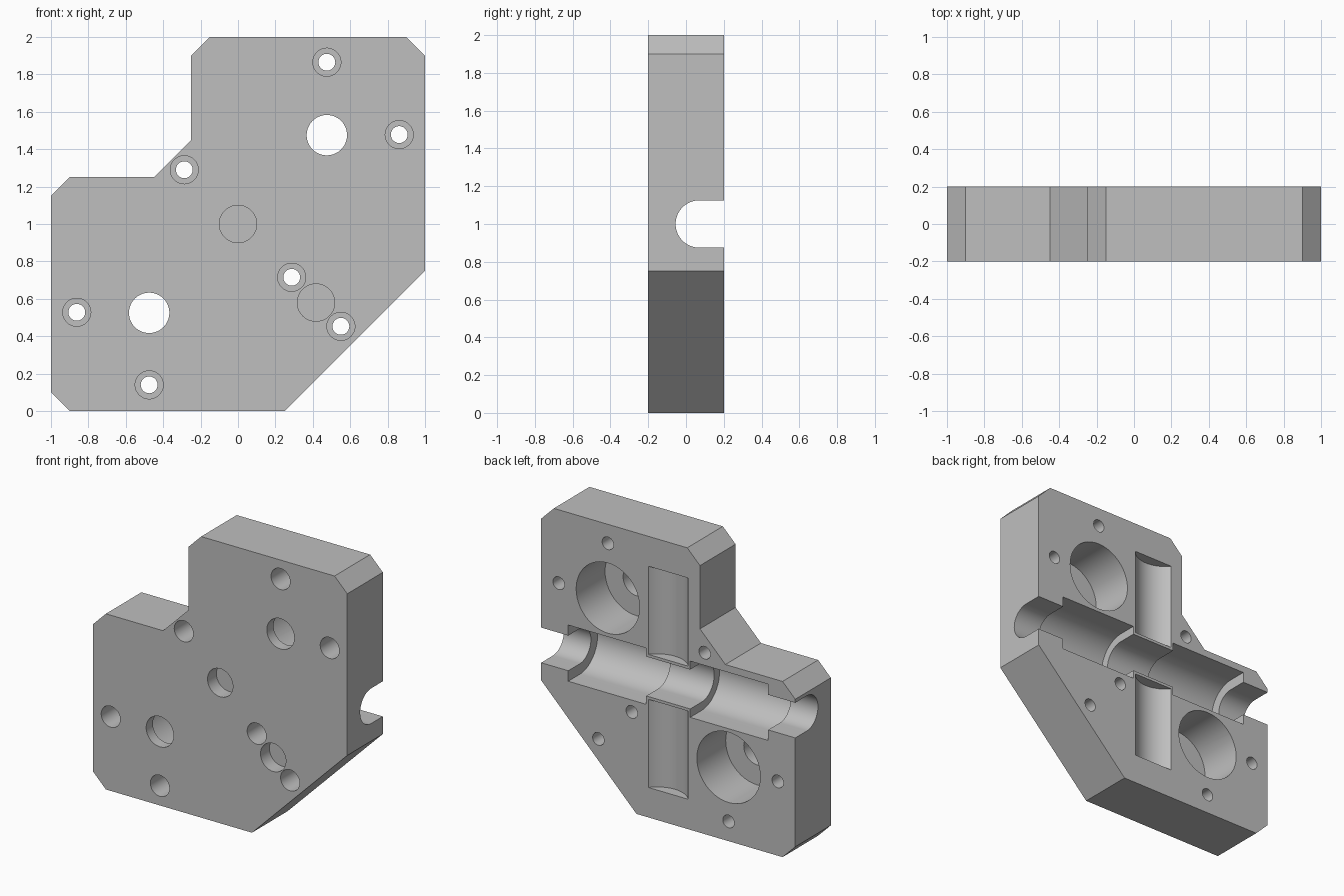
import bpy, bmesh, math
from mathutils import Vector

cube = bpy.data.objects.get("Cube")
if cube:
    bpy.data.objects.remove(cube)

steel = bpy.data.materials.new("machined grey")
steel.use_nodes = True
grey = (0.52, 0.52, 0.52, 1)
steel.diffuse_color = grey
steel.node_tree.nodes["Principled BSDF"].inputs["Base Color"].default_value = grey


def prism(name, points, sweep):
    """Extrude a closed 3D profile along a vector."""
    bm = bmesh.new()
    face = bm.faces.new([bm.verts.new(p) for p in points])
    new = bmesh.ops.extrude_face_region(bm, geom=[face])["geom"]
    bmesh.ops.translate(bm, vec=Vector(sweep),
                        verts=[g for g in new if isinstance(g, bmesh.types.BMVert)])
    bmesh.ops.recalc_face_normals(bm, faces=bm.faces)
    mesh = bpy.data.meshes.new(name)
    bm.to_mesh(mesh)
    bm.free()
    mesh.materials.append(steel)
    ob = bpy.data.objects.new(name, mesh)
    bpy.context.collection.objects.link(ob)
    return ob


def arc(radius, start, end, steps):
    return [(radius * math.cos(start + (end - start) * i / steps),
             radius * math.sin(start + (end - start) * i / steps)) for i in range(steps + 1)]


def circle(radius, steps=48):
    return arc(radius, 0, math.tau, steps)[:-1]


# Plate with chamfered corners
outline = [(-.9, 0), (.25, 0), (1, .75), (1, 1.9), (.9, 2), (-.15, 2), (-.25, 1.9),
           (-.25, 1.45), (-.45, 1.25), (-.9, 1.25), (-1, 1.15), (-1, .1)]
plate = prism("housing_plate", [(x, -.2, z) for x, z in outline], (0, .4, 0))
bpy.context.view_layer.objects.active = plate
plate.select_set(True)


def cut(cutter):
    cutter.hide_render = True
    mod = plate.modifiers.new("cut", "BOOLEAN")
    mod.operation = "DIFFERENCE"
    mod.solver = "EXACT"
    mod.object = cutter
    bpy.ops.object.modifier_apply(modifier=mod.name)
    bpy.data.objects.remove(cutter)


def hole(x, z, radius, y0, y1):
    cut(prism("hole_cutter", [(x + a, y0, z + b) for a, b in circle(radius)], (0, y1 - y0, 0)))


def channel(radius, x0, x1):
    """Round-bottomed slot along x, open at the back."""
    axis_y = .07
    points = [(x0, axis_y + b, 1 + a) for a, b in arc(radius, math.pi, math.tau, 32)]
    points += [(x0, .3, 1 + radius), (x0, .3, 1 - radius)]
    cut(prism("channel_cutter", points, (x1 - x0, 0, 0)))


# Stepped shaft channel: narrow ends, wide seats, middle collar
channel(.125, -1.1, 1.1)
channel(.2, -.787, -.173)
channel(.2, .173, .787)
channel(.14, -.25, .25)

# Shallow upright grooves above and below the collar
for z0, z1 in ((.213, .84), (1.16, 1.787)):
    cut(prism("groove_cutter", [(a, .324 + b, z0) for a, b in circle(.2, 64)],
              (0, 0, z1 - z0)))

# Large stepped bores, mirrored about the plate centre
for s in (-1, 1):
    hole(s * .475, 1 + s * .475, .25, -.125, .3)
    hole(s * .475, 1 + s * .475, .108, -.3, 0)

# Blind pockets in the front
for x, z in ((0, 1), (.417, .58)):
    hole(x, z, .1, -.3, -.1)

# Counterbored bolt holes
bolts = [(.475, 1.865), (.862, 1.478), (-.287, 1.29), (.287, .715),
         (.55, .453), (-.862, .528), (-.475, .14)]
for x, z in bolts:
    hole(x, z, .075, -.3, .05)
    hole(x, z, .045, -.1, .3)

bpy.ops.object.shade_smooth_by_angle(angle=math.radians(30))
